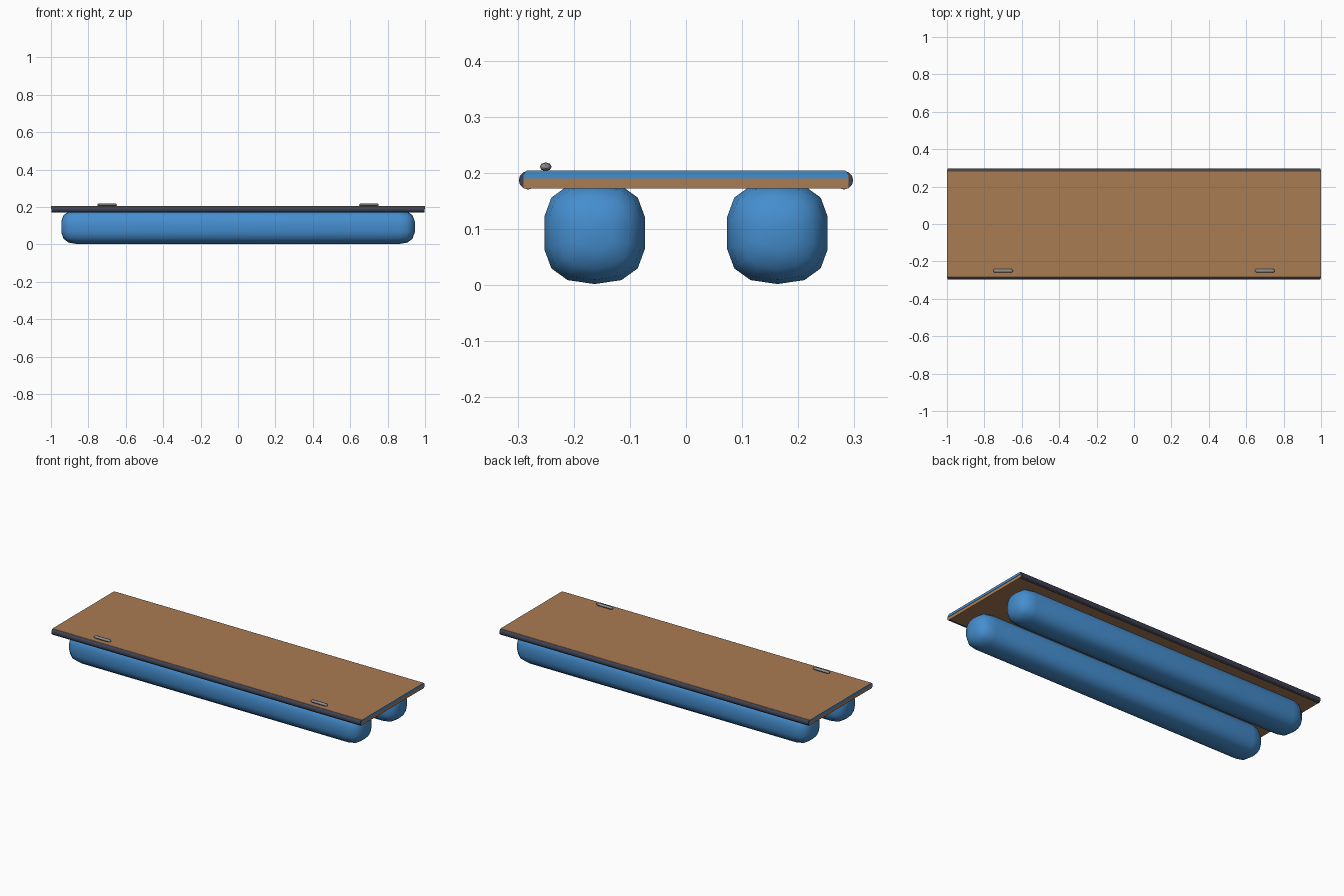
import bpy, bmesh, math

if "Cube" in bpy.data.objects:
    bpy.data.objects.remove(bpy.data.objects["Cube"])


def make_material(name, rgb):
    mat = bpy.data.materials.new(name)
    mat.use_nodes = True
    mat.diffuse_color = (*rgb, 1)
    mat.node_tree.nodes["Principled BSDF"].inputs["Base Color"].default_value = (*rgb, 1)
    return mat


wood = make_material("brown wood", (0.40, 0.20, 0.085))
blue = make_material("blue plastic", (0.06, 0.27, 0.62))
rubber = make_material("dark rubber", (0.045, 0.052, 0.085))
metal = make_material("grey metal", (0.25, 0.26, 0.28))


def loft(name, profile, stations, centre, mat, smooth=True):
    """Sweep a closed (y, z) profile along x; stations are (x, scale)."""
    bm = bmesh.new()
    cx, cy, cz = centre
    rings = [[bm.verts.new((cx + x, cy + y * s, cz + z * s)) for y, z in profile]
             for x, s in stations]
    n = len(profile)
    for a, b in zip(rings, rings[1:]):
        for i in range(n):
            j = (i + 1) % n
            bm.faces.new((a[i], a[j], b[j], b[i]))
    bm.faces.new(rings[0])
    bm.faces.new(rings[-1])
    bmesh.ops.recalc_face_normals(bm, faces=bm.faces)
    mesh = bpy.data.meshes.new(name)
    bm.to_mesh(mesh)
    bm.free()
    mesh.materials.append(mat)
    obj = bpy.data.objects.new(name, mesh)
    bpy.context.collection.objects.link(obj)
    if smooth:
        bpy.ops.object.select_all(action="DESELECT")
        obj.select_set(True)
        bpy.context.view_layer.objects.active = obj
        bpy.ops.object.shade_smooth_by_angle(angle=math.radians(50))
    return obj


def ellipse(ry, rz, sides):
    return [(ry * math.sin(a), rz * math.cos(a))
            for a in (math.tau * i / sides for i in range(sides))]


def both_ends(half):
    """Mirror a list of (x, scale) stations about x = 0."""
    return [(-x, s) for x, s in half] + [(x, s) for x, s in reversed(half)]


def mirror_y(half):
    return half + [(-y, z) for y, z in reversed(half)]


# Deck slab with softened top edges
deck_profile = mirror_y([(0.29, 0.172), (0.29, 0.195), (0.284, 0.204)])
loft("deck", deck_profile, both_ends([(0.998, 1)]), (0, 0, 0), wood, False)

# Upper trim strip on each end of the deck
trim_profile = mirror_y([(0.289, 0.19), (0.289, 0.196), (0.284, 0.204)])
for side, label in ((1, "left"), (-1, "right")):
    loft(f"end_trim_{label}", trim_profile, [(-0.001, 1), (0.001, 1)],
         (side * 0.999, 0, 0), blue, False)

# Rounded pontoon cross-section: one quarter, mirrored twice
quarter = [(0.048, 0.084), (0.077, 0.063), (0.0895, 0.029)]
right_half = [(0, 0.091)] + quarter + [(y, -z) for y, z in reversed(quarter)]
pontoon_profile = right_half + [(-y, -z) for y, z in right_half]
pontoon_ends = [(0.945, 0.32), (0.933, 0.69), (0.905, 0.92), (0.86, 1)]

for side, label in ((-1, "front"), (1, "back")):
    loft(f"pontoon_{label}", pontoon_profile, both_ends(pontoon_ends),
         (0, side * 0.163, 0.093), blue)
    # Rubber bumper along each long edge
    loft(f"bumper_{label}", ellipse(0.0165, 0.0165, 12), both_ends([(0.9975, 1)]),
         (0, side * 0.2815, 0.187), rubber)

# Mooring cleats near the front edge
for side, label in ((1, "left"), (-1, "right")):
    loft(f"cleat_{label}", ellipse(0.0105, 0.0078, 8),
         both_ends([(0.052, 0.4), (0.048, 0.8), (0.038, 1)]),
         (side * 0.70, -0.25, 0.211), metal)
